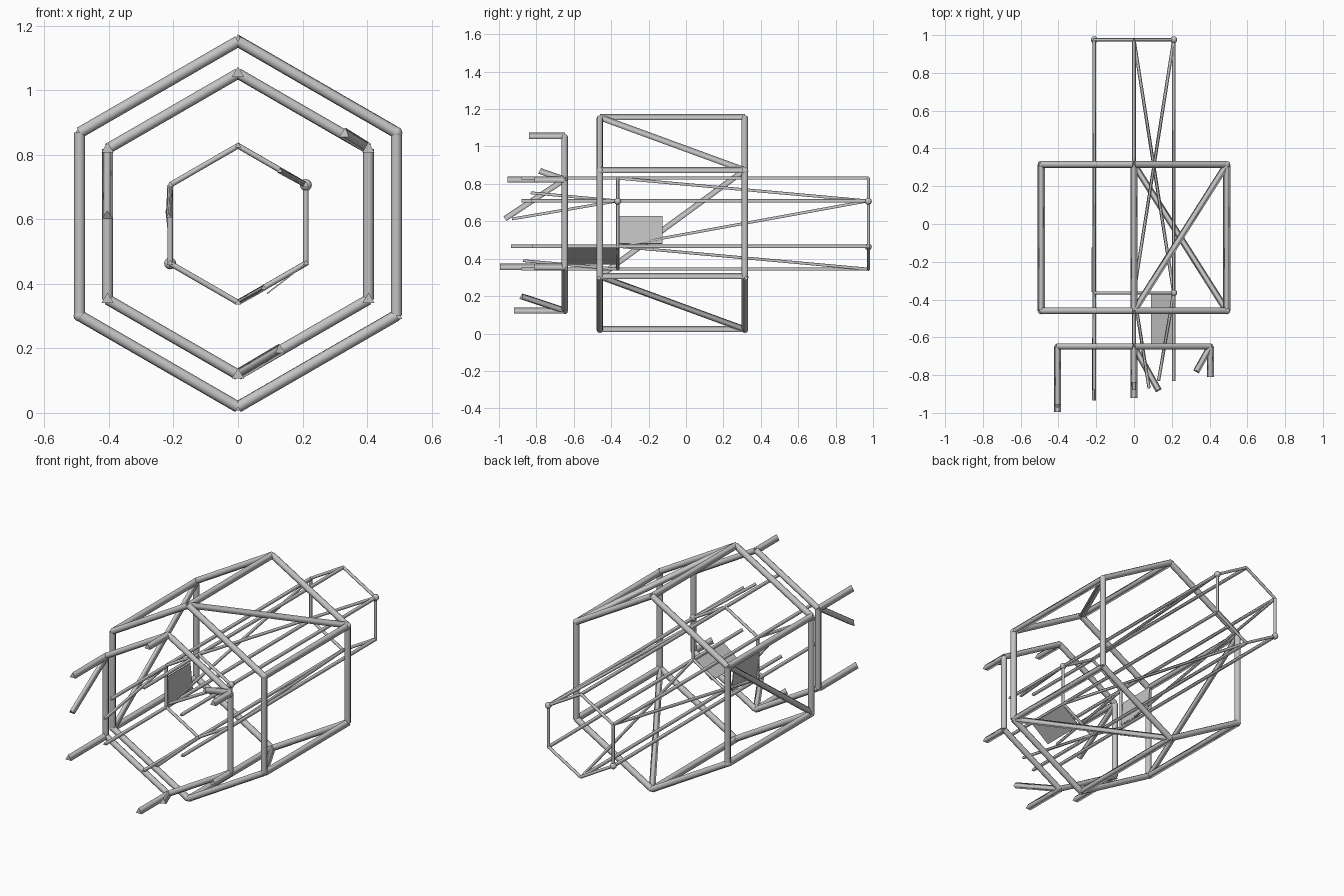
import bpy, bmesh, math
from mathutils import Vector

if "Cube" in bpy.data.objects:
    bpy.data.objects.remove(bpy.data.objects["Cube"])

grey = bpy.data.materials.new("light_grey")
grey.diffuse_color = (0.55, 0.55, 0.55, 1)
grey.use_nodes = True
grey.node_tree.nodes["Principled BSDF"].inputs["Base Color"].default_value = grey.diffuse_color
CZ = 0.585
UP, FRONT = Vector((0, 0, 1)), Vector((0, -1, 0))


def finish(bm, name):
    bmesh.ops.recalc_face_normals(bm, faces=bm.faces)
    me = bpy.data.meshes.new(name)
    bm.to_mesh(me)
    bm.free()
    me.materials.append(grey)
    ob = bpy.data.objects.new(name, me)
    bpy.context.collection.objects.link(ob)
    return ob


def strut(bm, a, b, r, tip=UP, sides=3):
    """Bar from a to b with one ridge pointing along tip."""
    a, b = Vector(a), Vector(b)
    d = (b - a).normalized()
    u = (tip - d * tip.dot(d)).normalized()
    v = d.cross(u)
    rings = []
    for p in (a, b):
        rings.append([bm.verts.new(p + r * (u * math.cos(t) + v * math.sin(t)))
                      for t in (k * math.tau / sides for k in range(sides))])
    for k in range(sides):
        n = (k + 1) % sides
        f = bm.faces.new((rings[0][k], rings[0][n], rings[1][n], rings[1][k]))
        f.smooth = True
    bm.faces.new(rings[0][::-1])
    bm.faces.new(rings[1])


def corner(radius, k, y):
    """Hexagon corner k: 0 top, then clockwise seen from the front."""
    t = math.radians(60 * k)
    return Vector((radius * math.sin(t), y, CZ + radius * math.cos(t)))


def ring(name, radius, y, r):
    bm = bmesh.new()
    for k in range(6):
        strut(bm, corner(radius, k, y), corner(radius, k + 1, y), r, FRONT, 8)
    finish(bm, name)


def rails(name, radius, y_back, ends, r):
    bm = bmesh.new()
    for k, y in enumerate(ends):
        strut(bm, corner(radius, k, y_back), corner(radius, k, y), r)
    finish(bm, name)


def braces(name, pairs, r):
    bm = bmesh.new()
    for a, b in pairs:
        strut(bm, a, b, r)
    finish(bm, name)


def joints(name, points, r):
    bm = bmesh.new()
    for p in points:
        new = bmesh.ops.create_uvsphere(bm, u_segments=12, v_segments=8, radius=r)
        bmesh.ops.translate(bm, verts=new["verts"], vec=p)
    for f in bm.faces:
        f.smooth = True
    finish(bm, name)


def plate(name, a, b, y0, y1):
    """Thin panel between two (x, z) points, running from y0 to y1."""
    bm = bmesh.new()
    edge = Vector((b[0] - a[0], 0, b[1] - a[1])).normalized()
    n = Vector((edge.z, 0, -edge.x)) * 0.002
    base = [Vector((p[0], y, p[1])) for p, y in ((a, y0), (b, y0), (b, y1), (a, y1))]
    f = bm.faces.new([bm.verts.new(p - n) for p in base])
    out = bmesh.ops.extrude_face_region(bm, geom=[f])
    bmesh.ops.translate(bm, vec=n * 2,
                        verts=[v for v in out["geom"] if isinstance(v, bmesh.types.BMVert)])
    finish(bm, name)


# Outer hexagonal cage
R, F, B = 0.567, -0.46, 0.315
ring("outer_front_ring", R, F, 0.0175)
ring("outer_back_ring", R, B, 0.0175)
rails("outer_rails", R, B, [F] * 6, 0.0215)
braces("outer_braces", [(corner(R, 0, F), corner(R, 1, B)),
                        (corner(R, 2, F), corner(R, 3, B)),
                        (corner(R, 4, F), corner(R, 5, B))], 0.02)
joints("outer_joints", [corner(R, k, y) for k in (1, 4) for y in (F, B)], 0.0185)

# Middle ring with broken-off rails and braces
R, F = 0.467, -0.648
ring("middle_ring", R, F, 0.0165)
rails("middle_broken_rails", R, F, [-0.84, -0.81, -0.81, -0.92, -0.995, -0.955], 0.0215)
braces("middle_broken_braces", [(corner(R, 1, F), (0.33, -0.78, 0.865)),
                                (corner(R, 3, F), (0.13, -0.88, 0.195)),
                                (corner(R, 5, F), (-0.405, -0.965, 0.61))], 0.02)

# Long inner hexagonal cage, broken at the front
R, F, B = 0.243, -0.365, 0.975
ring("inner_front_ring", R, F, 0.0085)
ring("inner_back_ring", R, B, 0.0085)
rails("inner_rails", R, B, [-0.88, -0.83, -0.82, -0.88, -0.935, -0.88], 0.0115)
braces("inner_braces", [(corner(R, 0, F), corner(R, 1, B)),
                        (corner(R, 2, F), corner(R, 3, B)),
                        (corner(R, 4, F), corner(R, 5, B))], 0.01)
braces("inner_broken_braces", [(corner(R, 1, F), (0.13, -0.83, 0.75)),
                               (corner(R, 3, F), (0.08, -0.87, 0.387)),
                               (corner(R, 5, F), (-0.215, -0.93, 0.61))], 0.01)
joints("inner_joints", [corner(R, 1, F), corner(R, 1, B), corner(R, 4, B)], 0.0185)

# Loose panels
plate("left_panel", (-0.207, 0.48), (-0.223, 0.628), -0.36, -0.125)
plate("lower_panel", (0.09, 0.37), (0.208, 0.46), -0.64, -0.37)
